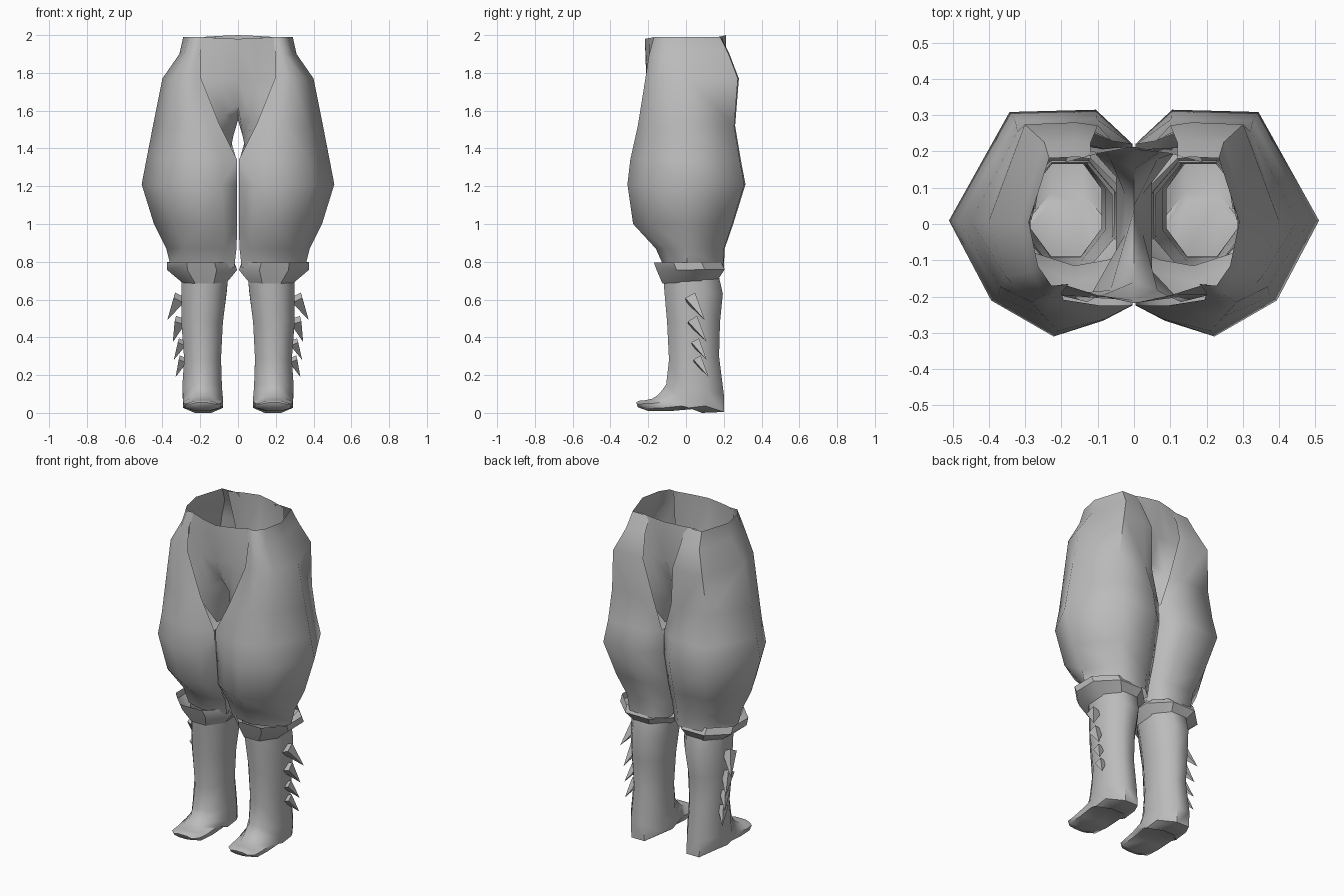
import bpy, math
from mathutils import Vector

cube = bpy.data.objects.get("Cube")
if cube:
    bpy.data.objects.remove(cube)

grey = bpy.data.materials.new("plain grey")
grey.use_nodes = True
COLOUR = (0.5, 0.5, 0.5, 1)
grey.diffuse_color = COLOUR
grey.node_tree.nodes["Principled BSDF"].inputs["Base Color"].default_value = COLOUR


def add_object(name, verts, faces, smooth=50):
    mesh = bpy.data.meshes.new(name)
    mesh.from_pydata(verts, [], faces)
    mesh.materials.append(grey)
    ob = bpy.data.objects.new(name, mesh)
    bpy.context.collection.objects.link(ob)
    bpy.ops.object.select_all(action='DESELECT')
    ob.select_set(True)
    bpy.context.view_layer.objects.active = ob
    bpy.ops.object.mode_set(mode='EDIT')
    bpy.ops.mesh.select_all(action='SELECT')
    bpy.ops.mesh.normals_make_consistent(inside=False)
    bpy.ops.object.mode_set(mode='OBJECT')
    if smooth:
        bpy.ops.object.shade_smooth_by_angle(angle=math.radians(smooth))
    return ob


def loft(name, rings, smooth=50, open_rings=0, cap=False):
    """Skin a list of rings; the first open_rings bands leave out the closing face."""
    n = len(rings[0])
    verts = [p for ring in rings for p in ring]
    faces = []
    for i in range(len(rings) - 1):
        for j in range(n - 1 if i < open_rings else n):
            k = (j + 1) % n
            faces.append((i * n + j, i * n + k, (i + 1) * n + k, (i + 1) * n + j))
    if cap:
        faces.append(tuple(range(len(verts) - n, len(verts))))
    return add_object(name, verts, faces, smooth)


def mirrored(points, side):
    return [(side * x, y, z) for x, y, z in points]


# Trouser ring: share of width, share of front or back depth
LEG_SHAPE = [(0, -.7), (.16, -.86), (.43, -1), (.77, -.68),
             (1, .03), (.67, .98), (.2, 1), (0, .7)]


def leg_ring(z, in_front, in_back, out, front, back, flat):
    ring = []
    for i, (t, d) in enumerate(LEG_SHAPE):
        inner = in_front if i < 4 else in_back
        if i in (0, 1, 7):
            d += (math.copysign(1, d) - d) * flat
        depth = -front if d < 0 else back
        ring.append((inner + (out - inner) * t, d * depth, z))
    return ring


# z, inner front x, inner back x, outer x, front y, back y, squareness
LEG_ROWS = [
    (1.99, .18, .12, .29, -.17, .185, .9),
    (1.90, .2, .12, .31, -.195, .23, .9),
    (1.77, .195, .1, .40, -.215, .28, .9),
    (1.52, .095, .06, .45, -.255, .26, .6),
    (1.34, .004, .008, .485, -.295, .29, .2),
    (1.21, .004, .004, .51, -.31, .315, 0),
    (1.0, .004, .004, .445, -.28, .25, 0),
    (.87, .008, .008, .38, -.16, .205, 0),
    (.77, .02, .02, .355, -.115, .2, 0),
]


def oval(x0, x1, front, back, sides=8):
    """Ring tilted between a front (y, z) and a back (y, z) point."""
    f, b = Vector((0, *front)), Vector((0, *back))
    ring = []
    for i in range(sides):
        a = 2 * math.pi * (i + .5) / sides
        p = (f + b) / 2 + (b - f) / 2 * (math.sin(a) / math.cos(math.pi / sides))
        x = (x0 + x1) / 2 + (x1 - x0) / 2 * math.cos(a) / math.cos(math.pi / sides)
        ring.append((x, p.y, p.z))
    return ring


# Cuff: wide lip at the front, narrow lower hem
CUFF_ROWS = [
    (.02, .375, (-.17, .795), (.185, .80)),
    (.005, .375, (-.155, .755), (.205, .76)),
    (.06, .295, (-.125, .685), (.165, .70)),
]

# Boot: shaft rings that turn forward into the foot
BOOT_ROWS = [
    (.05, .30, (-.12, .74), (.17, .74)),
    (.06, .30, (-.115, .65), (.195, .63)),
    (.08, .30, (-.10, .48), (.18, .48)),
    (.09, .285, (-.09, .28), (.175, .3)),
    (.085, .295, (-.105, .15), (.2, .1)),
    (.08, .29, (-.13, .115), (.2, .005)),
    (.08, .29, (-.155, .09), (.085, 0)),
    (.085, .29, (-.18, .075), (.06, .022)),
    (.09, .285, (-.22, .066), (-.08, .01)),
    (.10, .28, (-.25, .064), (-.2, .01)),
    (.13, .25, (-.264, .055), (-.255, .03)),
]

# Spike base centre, tip, radius
SPIKES = [
    ((.31, .025, .61), (.375, .1, .49), .042),
    ((.305, .035, .49), (.345, .11, .375), .04),
    ((.295, .05, .375), (.34, .11, .28), .032),
    ((.29, .06, .285), (.33, .12, .19), .032),
]


def spike(name, base, tip, radius, side):
    base, tip = Vector(base), Vector(tip)
    axis = (tip - base).normalized()
    u = axis.orthogonal().normalized()
    v = axis.cross(u)
    corners = [base + radius * (u * math.cos(a) + v * math.sin(a))
               for a in (math.tau * i / 4 for i in range(4))]
    faces = [(i, (i + 1) % 4, 4) for i in range(4)] + [(3, 2, 1, 0)]
    add_object(name, mirrored([tuple(c) for c in corners + [tip]], side), faces, 0)


for label, side in (("left", 1), ("right", -1)):
    loft(label + "_trouser_leg", [mirrored(leg_ring(*r), side) for r in LEG_ROWS],
         60, open_rings=4)
    loft(label + "_cuff", [mirrored(oval(*r), side) for r in CUFF_ROWS], 35)
    loft(label + "_boot", [mirrored(oval(*r), side) for r in BOOT_ROWS], 55, cap=True)
    for i, (base, tip, radius) in enumerate(SPIKES):
        spike(f"{label}_boot_spike_{i + 1}", base, tip, radius, side)

# Seat panel: one strip from the front waist through the crotch to the back waist
# centre y, centre z, half width, side y, side z
PANEL_ROWS = [
    (-.218, 1.98, .2, -.165, 1.99),
    (-.21, 1.76, .21, -.195, 1.76),
    (-.16, 1.63, .13, -.215, 1.52),
    (.04, 1.55, .05, -.13, 1.34),
    (.05, 1.55, .05, .13, 1.34),
    (.15, 1.63, .13, .22, 1.52),
    (.205, 1.77, .17, .215, 1.77),
    (.213, 2.0, .19, .17, 1.99),
]
verts, faces = [], []
for cy, cz, half, sy, sz in PANEL_ROWS:
    for t in (-1, -.5, 0, .5, 1):
        w = abs(t) ** 1.3
        verts.append((t * half, cy + (sy - cy) * w, cz + (sz - cz) * w))
for i in range(len(PANEL_ROWS) - 1):
    for j in range(4):
        a = i * 5 + j
        faces.append((a, a + 1, a + 6, a + 5))
add_object("seat_panel", verts, faces, 70)
